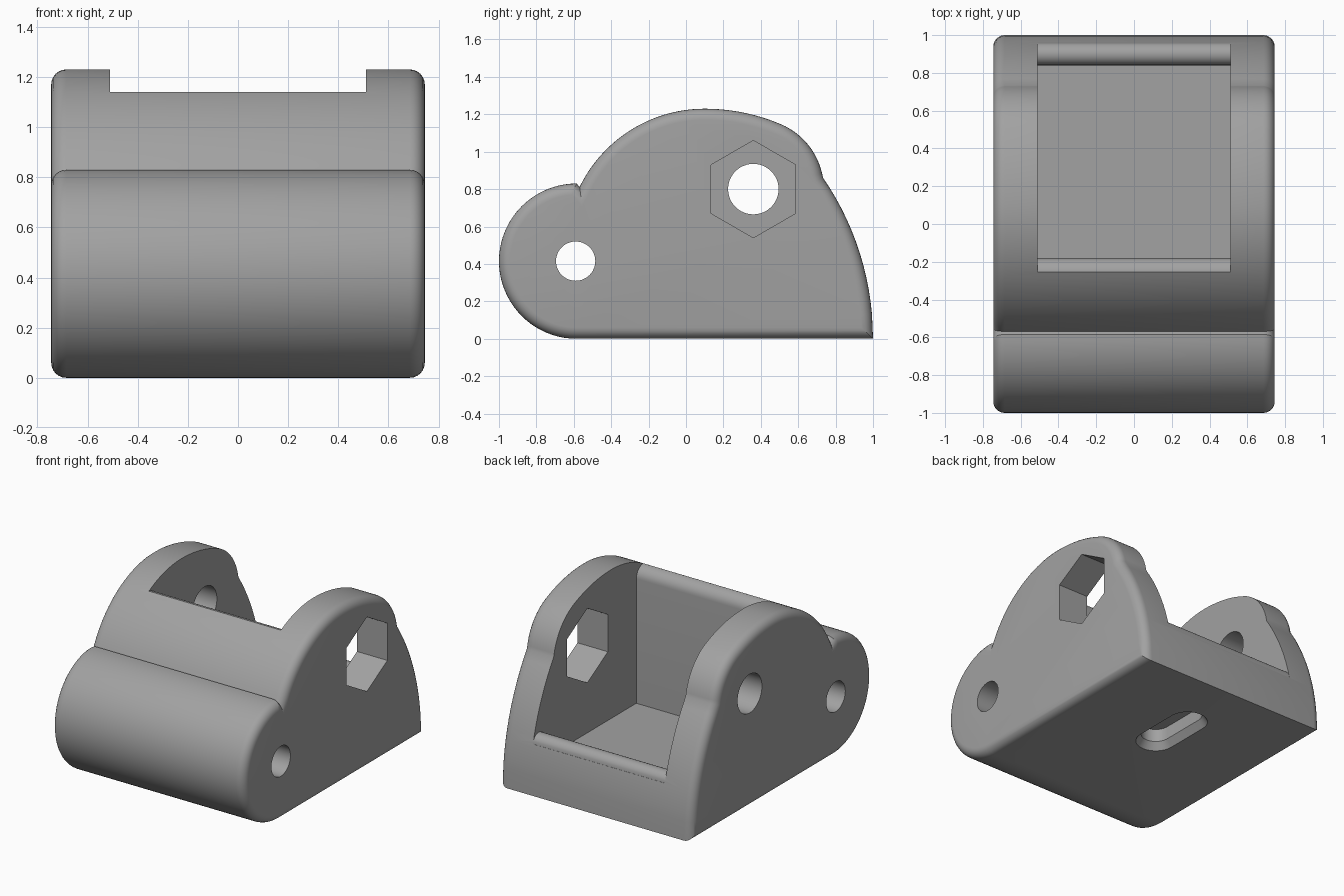
import bpy, bmesh, math
from mathutils import Vector

if "Cube" in bpy.data.objects:
    bpy.data.objects.remove(bpy.data.objects["Cube"])

grey = bpy.data.materials.new("plain grey")
grey.diffuse_color = (0.36, 0.36, 0.36, 1)
grey.use_nodes = True
grey.node_tree.nodes["Principled BSDF"].inputs["Base Color"].default_value = grey.diffuse_color


def arc(cy, cz, r, a0, a1, n):
    """Points on a circular arc, angles in degrees."""
    angles = [math.radians(a0 + (a1 - a0) * i / n) for i in range(n + 1)]
    return [(cy + r * math.cos(a), cz + r * math.sin(a)) for a in angles]


def inset(points, d):
    """Mitred inward offset of a closed counter-clockwise outline."""
    out = []
    for i, p in enumerate(points):
        a, p, b = Vector(points[i - 1]), Vector(p), Vector(points[(i + 1) % len(points)])
        e0, e1 = (p - a).normalized(), (b - p).normalized()
        n0, n1 = Vector((-e0.y, e0.x)), Vector((-e1.y, e1.x))
        out.append(tuple(p + (n0 + n1) * d / (1 + n0.dot(n1))))
    return out


def loft(name, sections):
    """Closed solid through rings of 3D points."""
    bm = bmesh.new()
    rings = [[bm.verts.new(p) for p in s] for s in sections]
    for r0, r1 in zip(rings, rings[1:]):
        for i in range(len(r0)):
            bm.faces.new((r0[i - 1], r0[i], r1[i], r1[i - 1]))
    bm.faces.new(rings[0])
    bm.faces.new(rings[-1])
    bmesh.ops.recalc_face_normals(bm, faces=bm.faces)
    mesh = bpy.data.meshes.new(name)
    bm.to_mesh(mesh)
    bm.free()
    mesh.materials.append(grey)
    obj = bpy.data.objects.new(name, mesh)
    bpy.context.collection.objects.link(obj)
    return obj


def side_prism(name, outline, x0, x1):
    return loft(name, [[(x, y, z) for y, z in outline] for x in (x0, x1)])


# Side outline: rear curve, pivot lobe, crown, front barrel
outline = [(1.0, 0.0)]
outline += arc(-0.52, 0, 1.52, 5, 34.5, 12)
outline += arc(0.36, 0.80, 0.377, 13, 67, 14)
outline += arc(0.10, 0.19, 1.04, 70, 90, 8)
outline += arc(0.10, 0.486, 0.744, 93, 154, 22)
outline += arc(-0.585, 0.415, 0.415, 90, 270, 40)

# Main body with rounded side rims
HALF, RIM = 0.745, 0.06
steps = [math.radians(15 * i) for i in range(7)]
rims = [(HALF - RIM * (1 - math.sin(t)), RIM * (1 - math.cos(t))) for t in steps]
stations = [(-x, d) for x, d in reversed(rims)] + rims
body = loft("bracket_body", [[(x, y, z) for y, z in inset(outline, d)] for x, d in stations])

# Pocket with rounded rear lip and rounded front wall
pocket = [(-0.18, 0.19), (0.84, 0.19)]
pocket += arc(0.90, 0.34, 0.06, 180, 0, 12)
pocket += [(1.2, 0.34), (1.2, 1.5), (-0.26, 1.5)]
pocket += arc(-0.26, 1.06, 0.08, 90, 0, 8)
cutters = [side_prism("pocket_cutter", pocket, -0.51, 0.51)]

# Pin hole through the barrel, bolt hole on one cheek, hex hole on the other
cutters.append(side_prism("pin_cutter", arc(-0.59, 0.415, 0.105, 0, 352.5, 47), -1, 1))
cutters.append(side_prism("bolt_cutter", arc(0.36, 0.80, 0.135, 0, 352.5, 47), -1, 0))
cutters.append(side_prism("hex_cutter", arc(0.36, 0.80, 0.26, 30, 330, 5), 0, 1))


# Blind countersunk slot in the underside
def slot(r, z):
    ends = arc(0, 0.54, r, 0, 180, 16) + arc(0, 0.22, r, 180, 360, 16)
    return [(x, y, z) for x, y in ends]


cutters.append(loft("slot_cutter", [slot(0.13, -0.1), slot(0.13, 0), slot(0.095, 0.05), slot(0.095, 0.14)]))

bpy.context.view_layer.objects.active = body
body.select_set(True)
for cutter in cutters:
    cutter.hide_render = True
    mod = body.modifiers.new(cutter.name, 'BOOLEAN')
    mod.operation, mod.solver, mod.object = 'DIFFERENCE', 'EXACT', cutter
    bpy.ops.object.modifier_apply(modifier=mod.name)
    bpy.data.objects.remove(cutter)

bpy.ops.object.shade_smooth_by_angle(angle=math.radians(25))
